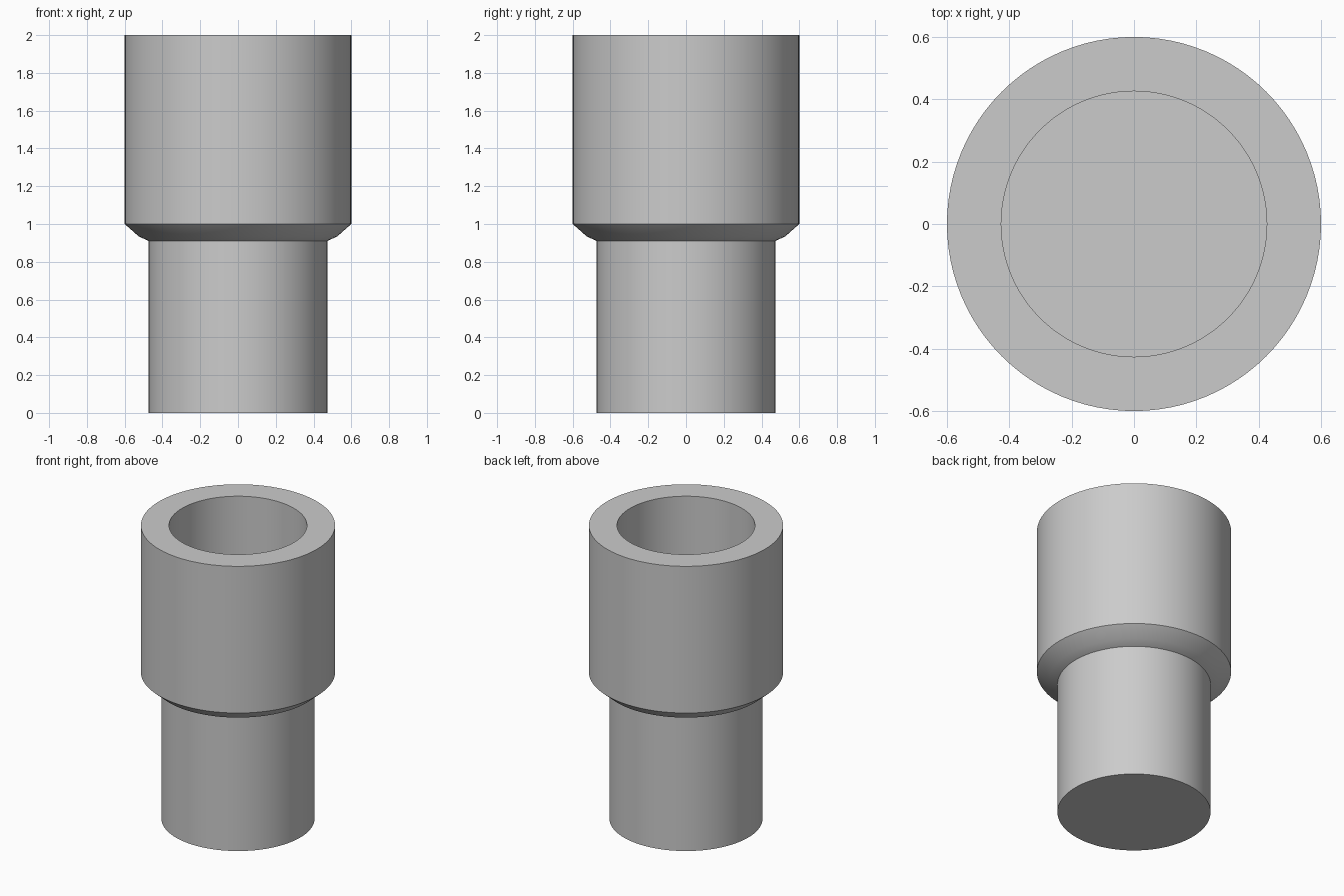
import bpy
import bmesh
import math

cube = bpy.data.objects.get("Cube")
if cube:
    bpy.data.objects.remove(cube, do_unlink=True)

SEGMENTS = 96

grey = bpy.data.materials.new("plain_grey")
grey.use_nodes = True
colour = (0.6, 0.6, 0.6, 1.0)
grey.diffuse_color = colour
grey.node_tree.nodes["Principled BSDF"].inputs["Base Color"].default_value = colour


def lathe(name, profile):
    """Turn a radius/height profile around the z axis."""
    bm = bmesh.new()
    points = [bm.verts.new((r, 0, z)) for r, z in profile]
    edges = [bm.edges.new(pair) for pair in zip(points, points[1:])]
    bmesh.ops.spin(bm, geom=points + edges, cent=(0, 0, 0), axis=(0, 0, 1),
                   angle=math.tau, steps=SEGMENTS, use_merge=True)
    bmesh.ops.remove_doubles(bm, verts=bm.verts, dist=0.0001)
    # Close the open rims with flat caps
    bmesh.ops.holes_fill(bm, edges=[e for e in bm.edges if e.is_boundary], sides=0)
    bmesh.ops.recalc_face_normals(bm, faces=bm.faces)
    mesh = bpy.data.meshes.new(name)
    bm.to_mesh(mesh)
    bm.free()
    mesh.materials.append(grey)
    obj = bpy.data.objects.new(name, mesh)
    bpy.context.collection.objects.link(obj)
    bpy.ops.object.select_all(action='DESELECT')
    obj.select_set(True)
    bpy.context.view_layer.objects.active = obj
    bpy.ops.object.shade_smooth_by_angle(angle=math.radians(30))
    return obj


# Solid stem, flared shoulder, wide collar and blind socket in one turned body
lathe("socket_adapter", [
    (0.473, 0.0), (0.473, 0.91),
    (0.525, 0.934), (0.6, 1.0),
    (0.6, 2.0), (0.426, 2.0),
    (0.426, 1.0),
])
